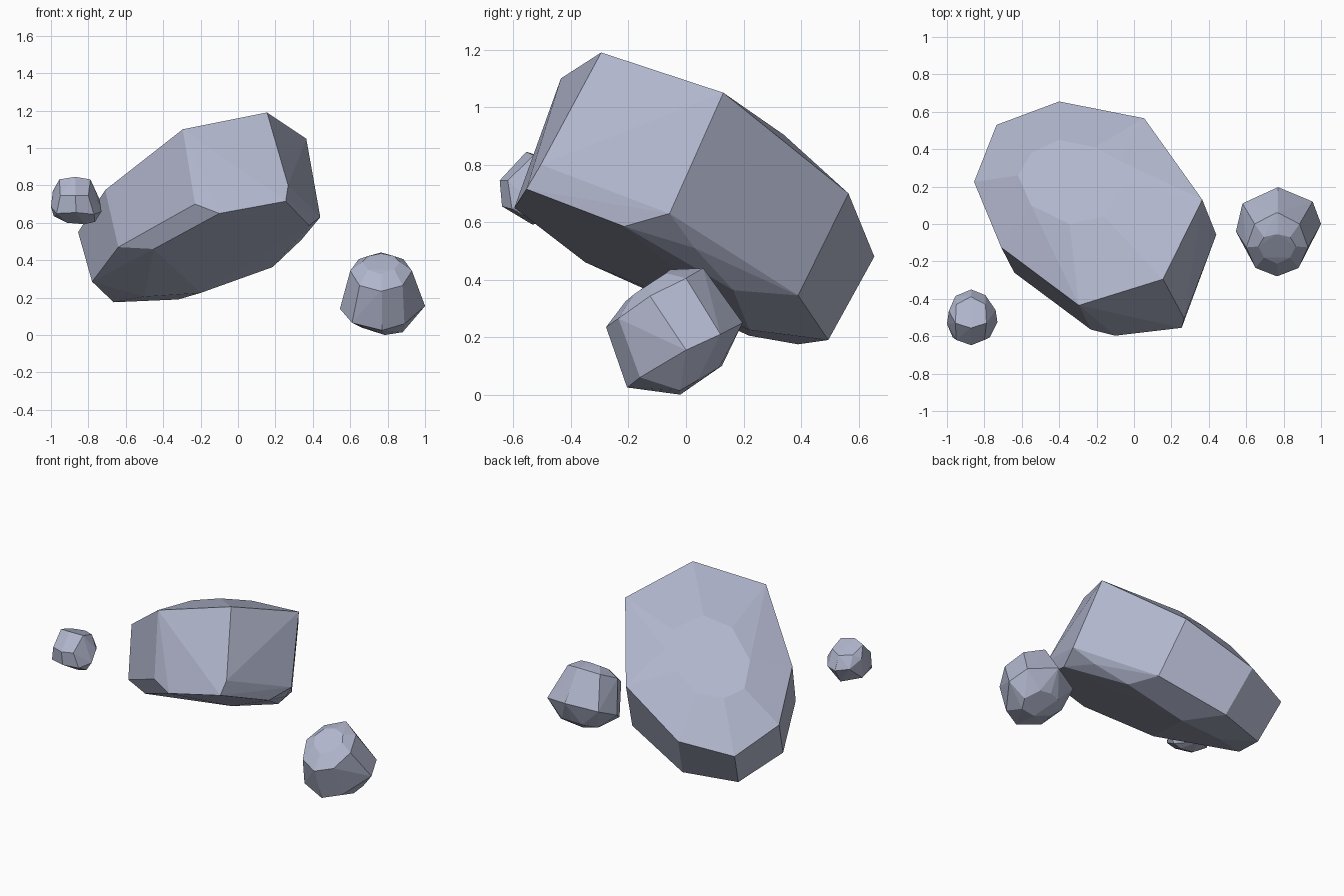
import bpy, bmesh, math

stone = bpy.data.materials.new("blue_grey_stone")
stone.diffuse_color = (0.44, 0.47, 0.61, 1)


def rock(name, points):
    """Faceted boulder: convex hull round a few corner points."""
    bm = bmesh.new()
    for p in points:
        bm.verts.new(p)
    res = bmesh.ops.convex_hull(bm, input=bm.verts[:])
    loose = [v for v in bm.verts if not v.link_faces]
    bmesh.ops.delete(bm, geom=loose, context='VERTS')
    # merge nearly flat triangles into broad facets
    bmesh.ops.dissolve_limit(bm, angle_limit=math.radians(4),
                             verts=bm.verts[:], edges=bm.edges[:])
    bmesh.ops.recalc_face_normals(bm, faces=bm.faces[:])
    me = bpy.data.meshes.new(name)
    bm.to_mesh(me)
    bm.free()
    me.materials.append(stone)
    ob = bpy.data.objects.new(name, me)
    bpy.context.collection.objects.link(ob)
    return ob


def mirrored(points, cx):
    return points + [(2 * cx - x, y, z) for x, y, z in points]


# Large boulder: tilted upper rim, lower rim, underside and raised cap
upper = [(-.40, .655, .48), (.055, .565, .70), (.365, .13, 1.05),
         (.155, -.295, 1.19), (-.295, -.435, 1.10), (-.71, -.125, .775),
         (-.855, .225, .55), (-.735, .53, .42)]
lower = [(.44, -.057, .63), (.38, -.215, .585), (.255, -.555, .715),
         (.268, -.505, .80), (-.10, -.597, .65), (-.23, -.565, .70),
         (-.64, -.26, .47), (-.45, -.35, .46), (-.78, .075, .285),
         (-.665, .39, .175), (-.32, .495, .19), (.13, .39, .345),
         (.34, .03, .51), (.185, .165, .363)]
under = [(-.20, .22, .225), (-.50, .22, .205)]
cap = [(x, y, 1.115 + .372 * x - .533 * y) for x, y in
       [(-.62, .26), (-.55, .10), (-.345, 0), (-.16, .04),
        (-.05, .22), (-.08, .34), (-.21, .41), (-.40, .45), (-.55, .38)]]
rock("large_boulder", upper + lower + under + cap)

# Medium rock: front rim and small cap are symmetric, base is irregular
front_rim = [(.77, -.278, .235), (.65, -.235, .265), (.60, -.125, .343),
             (.645, 0, .405), (.77, .06, .44)]
front_cap = [(.77, -.055, .435), (.695, -.07, .422), (.665, -.12, .39),
             (.695, -.18, .35), (.77, -.21, .325)]
base = [(.545, -.04, .14), (1.0, 0, .155), (.955, .12, .21),
        (.77, .197, .25), (.58, .11, .21), (.61, -.16, .065),
        (.77, -.205, .025), (.89, -.16, .06), (.77, .125, .10),
        (.70, .11, .09), (.85, .115, .095), (.88, -.02, .015),
        (.785, -.03, .005), (.785, -.02, 0), (.66, 0, .04), (.91, .04, .05)]
rock("medium_rock", mirrored(front_rim + front_cap, .765) + base)

# Small rock: symmetric crown, irregular sides and base
crown = [(-.955, -.53, .832), (-.868, -.555, .845), (-.95, -.43, .80),
         (-.87, -.39, .79)]
sides = [(-1, -.535, .685), (-.99, -.465, .77), (-.955, -.385, .72),
         (-.87, -.35, .70), (-.795, -.38, .70), (-.74, -.46, .725),
         (-.73, -.525, .66), (-.77, -.605, .645), (-.87, -.648, .745),
         (-.95, -.62, .745), (-.80, -.62, .745), (-.865, -.64, .655),
         (-.97, -.605, .65)]
foot = [(-.765, -.53, .605), (-.82, -.535, .592), (-.915, -.53, .60),
        (-.985, -.48, .635), (-.87, -.41, .605)]
rock("small_rock", mirrored(crown, -.872) + sides + foot)
